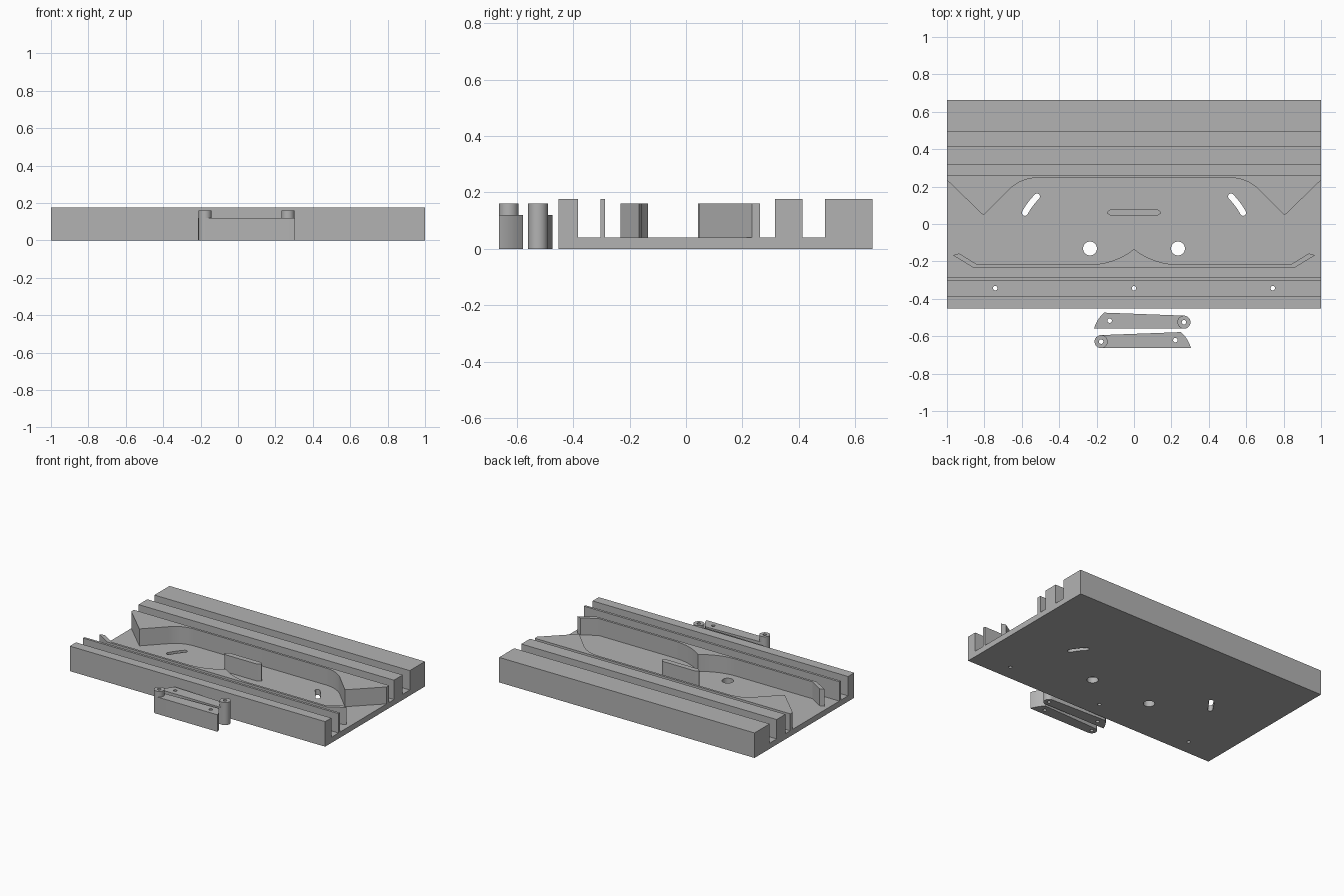
import bpy, bmesh, math

if "Cube" in bpy.data.objects:
    bpy.data.objects.remove(bpy.data.objects["Cube"])

grey = bpy.data.materials.new("grey")
grey.diffuse_color = (0.45, 0.45, 0.45, 1)
grey.use_nodes = True
grey.node_tree.nodes["Principled BSDF"].inputs["Base Color"].default_value = grey.diffuse_color


def slab(name, outline, z0, z1, holes=()):
    """Extrude a closed outline, with holes, from z0 to z1."""
    cu = bpy.data.curves.new(name, 'CURVE')
    cu.dimensions = '2D'
    cu.fill_mode = 'BOTH'
    cu.extrude = (z1 - z0) / 2
    for pts in [outline, *holes]:
        sp = cu.splines.new('POLY')
        sp.points.add(len(pts) - 1)
        for p, (x, y) in zip(sp.points, pts):
            p.co = (x, y, 0, 1)
        sp.use_cyclic_u = True
    tmp = bpy.data.objects.new(name, cu)
    bpy.context.collection.objects.link(tmp)
    me = bpy.data.meshes.new_from_object(
        tmp.evaluated_get(bpy.context.evaluated_depsgraph_get()))
    bpy.data.objects.remove(tmp)
    bm = bmesh.new()
    bm.from_mesh(me)
    bmesh.ops.translate(bm, verts=bm.verts, vec=(0, 0, (z0 + z1) / 2))
    bmesh.ops.remove_doubles(bm, verts=bm.verts, dist=1e-5)
    bmesh.ops.recalc_face_normals(bm, faces=bm.faces)
    bm.to_mesh(me)
    bm.free()
    me.name = name
    me.materials.clear()
    me.materials.append(grey)
    ob = bpy.data.objects.new(name, me)
    bpy.context.collection.objects.link(ob)
    bpy.ops.object.select_all(action='DESELECT')
    bpy.context.view_layer.objects.active = ob
    ob.select_set(True)
    bpy.ops.object.shade_smooth_by_angle(angle=math.radians(30))
    return ob


def arc(cx, cy, r, a0, a1, n=12):
    return [(cx + r * math.cos(math.radians(a0 + (a1 - a0) * i / n)),
             cy + r * math.sin(math.radians(a0 + (a1 - a0) * i / n)))
            for i in range(n + 1)]


def circle(cx, cy, r, n=32):
    return arc(cx, cy, r, 0, 360, n)[:-1]


def rect(y0, y1):
    return [(-1, y0), (1, y0), (1, y1), (-1, y1)]


def flip(pts):
    return [(-x, y) for x, y in reversed(pts)]


def mirrored(left):
    """Close a left-half path with its mirror image."""
    return left + [p for p in flip(left) if abs(p[0]) > 1e-6]


FLOOR, WALL, RAIL = 0.04, 0.16, 0.177

# Base plate with pivot holes, curved slots and screw holes
px, py, sr, hw = -0.235, -0.131, 0.397, 0.016
a0, a1 = 135.6, 151.3


def on_arc(a):
    return (px + sr * math.cos(math.radians(a)), py + sr * math.sin(math.radians(a)))


slot = (arc(px, py, sr + hw, a0, a1, 8) + arc(*on_arc(a1), hw, a1, a1 + 180, 8)[1:-1]
        + arc(px, py, sr - hw, a1, a0, 8) + arc(*on_arc(a0), hw, a0 - 180, a0, 8)[1:-1])
holes = [slot, flip(slot), circle(px, py, 0.037), circle(-px, py, 0.037)]
holes += [circle(x, -0.343, 0.012, 20) for x in (-0.742, 0, 0.742)]
slab("base_plate", rect(-0.453, 0.662), 0, FLOOR, holes)

# Straight rails
for name, y0, y1 in (("front_rail", -0.453, -0.384), ("front_thin_rail", -0.304, -0.287),
                     ("back_inner_rail", 0.316, 0.414), ("back_outer_rail", 0.493, 0.662)):
    slab(name, rect(y0, y1), FLOOR, RAIL)

# Back wall with two pointed wedges and rounded shoulders
r = 0.217
left = [(-1, 0.263), (-1, 0.235), (-0.805, 0.046)]
left += arc(-0.515, 0.247 - r, r, 135, 90, 12)
slab("back_guide_wall", mirrored(left), FLOOR, WALL)

# Front thin wall with angled ends and a cusp in the middle
R = 0.388
left = [(-0.86, -0.233), (-0.968, -0.167), (-0.935, -0.157), (-0.838, -0.217)]
left += arc(-0.24, -0.217 + R, R, 270, 270 + math.degrees(math.asin(0.24 / R)), 12)
left[-1] = (0, -0.134)
slab("front_guide_wall", mirrored(left), FLOOR, WALL)

# Centre bar with chamfered ends
left = [(-0.122, 0.042), (-0.145, 0.058), (-0.145, 0.064), (-0.122, 0.08)]
slab("centre_bar", mirrored(left), FLOOR, WALL)

# Two loose arms: tapered blade plus a taller pivot post
cx, cy, pr = 0.267, -0.525, 0.035
blade = [(-0.214, -0.560), (-0.207, -0.539), (-0.195, -0.516), (-0.18, -0.494),
         (-0.16, -0.474)] + arc(cx, cy, pr, 88, -90, 16)
bore = circle(cx, cy, 0.012, 20)
tip_hole = circle(-0.13, -0.517, 0.012, 20)
post = circle(cx, cy, pr)


def turn(pts):
    return [(0.091 - x, y - 0.104) for x, y in reversed(pts)]


for side, f in (("back", list), ("front", turn)):
    slab(side + "_arm_blade", f(blade), 0, 0.12, [f(bore), f(tip_hole)])
    slab(side + "_arm_post", f(post), 0.12, WALL, [f(bore)])
